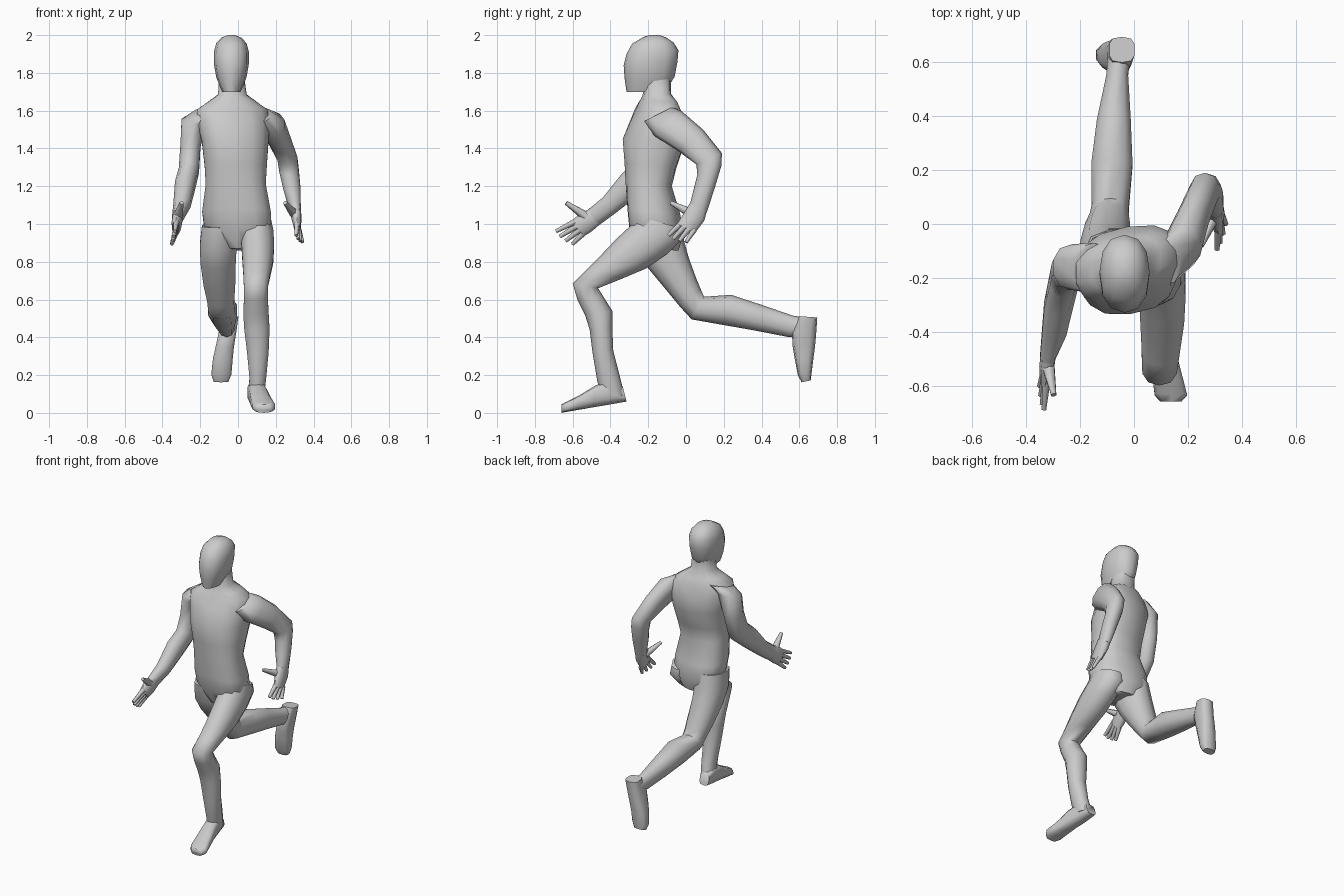
import bpy, bmesh, math
from mathutils import Vector, Matrix


def loft(bm, rings, n=10, e=0.9, twist=None):
    """Skin rings of (x centre, x radius, front y, front z, back y, back z)."""
    loops = []
    for i, (xc, rx, y1, z1, y2, z2) in enumerate(rings):
        c = Vector((xc, (y1 + y2) / 2, (z1 + z2) / 2))
        v = Vector((0, (y1 - y2) / 2, (z1 - z2) / 2))
        u = Vector((rx, rx * (twist[i] if twist else 0), 0))
        loop = []
        for k in range(n):
            a = 2 * math.pi * k / n + math.pi / 2
            ca, sa = math.cos(a), math.sin(a)
            ca = math.copysign(abs(ca) ** e, ca)
            sa = math.copysign(abs(sa) ** e, sa)
            loop.append(bm.verts.new(c + u * ca + v * sa))
        loops.append(loop)
    for a, b in zip(loops, loops[1:]):
        for k in range(n):
            j = (k + 1) % n
            bm.faces.new((a[k], a[j], b[j], b[k]))
    bm.faces.new(loops[0])
    bm.faces.new(loops[-1])


def finger(bm, p, q, r1, r2):
    p, q = Vector(p), Vector(q)
    d = q - p
    m = Matrix.Translation((p + q) / 2) @ d.to_track_quat('Z', 'Y').to_matrix().to_4x4()
    bmesh.ops.create_cone(bm, cap_ends=True, segments=6, radius1=r1, radius2=r2,
                          depth=d.length, matrix=m)


def finish(name, bm):
    bmesh.ops.recalc_face_normals(bm, faces=bm.faces)
    me = bpy.data.meshes.new(name)
    bm.to_mesh(me)
    bm.free()
    for p in me.polygons:
        p.use_smooth = True
    me.set_sharp_from_angle(angle=math.radians(62))
    ob = bpy.data.objects.new(name, me)
    bpy.context.scene.collection.objects.link(ob)
    return ob


def part(name, rings, **kw):
    bm = bmesh.new()
    loft(bm, rings, **kw)
    return finish(name, bm)


def hand(name, palm, knuckles, tips, thumb):
    bm = bmesh.new()
    loft(bm, palm, n=8, e=0.75)
    k0, k1 = map(Vector, knuckles)
    t0, t1 = map(Vector, tips)
    for i in range(4):
        t = (i + 0.5) / 4
        tip = t0.lerp(t1, i / 3)
        base = k0.lerp(k1, t)
        reach = (0.93, 1.04, 1.03, 0.95)[i]
        finger(bm, base.lerp(tip, -0.15), base.lerp(tip, reach), 0.016, 0.010)
    finger(bm, thumb[0], thumb[1], 0.026, 0.011)
    return finish(name, bm)


# Torso and neck, hips and shoulders twisted against each other
part("torso", [
    (0.0, 0.10, -0.25, 0.87, -0.04, 0.86),
    (0.0, 0.18, -0.30, 0.98, -0.015, 0.94),
    (-0.008, 0.185, -0.31, 1.08, -0.03, 1.05),
    (-0.012, 0.162, -0.32, 1.22, -0.075, 1.20),
    (-0.012, 0.168, -0.325, 1.32, -0.05, 1.30),
    (-0.015, 0.18, -0.335, 1.45, -0.01, 1.42),
    (-0.025, 0.195, -0.29, 1.55, -0.01, 1.52),
    (-0.03, 0.19, -0.262, 1.61, -0.035, 1.60),
    (-0.03, 0.13, -0.248, 1.645, -0.05, 1.65),
    (-0.03, 0.077, -0.23, 1.68, -0.08, 1.69),
    (-0.033, 0.07, -0.22, 1.75, -0.08, 1.77)],
    n=14, e=0.8, twist=[-0.1, -0.1, -0.08, 0, 0.06, 0.12, 0.16, 0.18, 0.15, 0.05, 0])

# Head
part("head", [
    (-0.035, 0.048, -0.315, 1.70, -0.11, 1.70),
    (-0.035, 0.080, -0.325, 1.77, -0.06, 1.78),
    (-0.035, 0.093, -0.33, 1.84, -0.045, 1.86),
    (-0.035, 0.093, -0.315, 1.90, -0.04, 1.92),
    (-0.035, 0.080, -0.285, 1.955, -0.065, 1.96),
    (-0.035, 0.052, -0.225, 1.99, -0.10, 1.985),
    (-0.035, 0.018, -0.195, 2.0, -0.14, 2.0)], n=12, e=0.88)

# Leading leg and planted foot
part("front_leg", [
    (0.095, 0.085, -0.26, 1.04, -0.03, 0.98),
    (0.10, 0.092, -0.30, 0.985, -0.02, 0.92),
    (0.105, 0.09, -0.37, 0.92, -0.10, 0.84),
    (0.105, 0.085, -0.45, 0.835, -0.21, 0.765),
    (0.10, 0.075, -0.53, 0.755, -0.34, 0.71),
    (0.095, 0.067, -0.60, 0.685, -0.465, 0.66),
    (0.095, 0.066, -0.575, 0.60, -0.44, 0.62),
    (0.095, 0.07, -0.535, 0.52, -0.39, 0.54),
    (0.10, 0.07, -0.51, 0.44, -0.39, 0.45),
    (0.105, 0.06, -0.495, 0.32, -0.385, 0.33),
    (0.105, 0.046, -0.47, 0.17, -0.352, 0.20),
    (0.095, 0.045, -0.45, 0.09, -0.325, 0.09)])
part("front_foot", [
    (0.085, 0.036, -0.335, 0.14, -0.315, 0.06),
    (0.095, 0.046, -0.40, 0.17, -0.40, 0.045),
    (0.11, 0.05, -0.48, 0.145, -0.49, 0.03),
    (0.125, 0.058, -0.57, 0.09, -0.575, 0.015),
    (0.137, 0.062, -0.63, 0.06, -0.64, 0.004),
    (0.137, 0.04, -0.66, 0.045, -0.66, 0.0)], e=0.65)

# Trailing leg and raised foot
part("back_leg", [
    (-0.10, 0.095, -0.28, 0.98, -0.025, 1.0),
    (-0.105, 0.102, -0.26, 0.86, -0.01, 0.91),
    (-0.105, 0.097, -0.20, 0.765, 0.015, 0.82),
    (-0.098, 0.087, -0.10, 0.645, 0.055, 0.71),
    (-0.092, 0.075, -0.03, 0.56, 0.078, 0.655),
    (-0.088, 0.072, 0.03, 0.495, 0.095, 0.615),
    (-0.082, 0.08, 0.20, 0.465, 0.24, 0.625),
    (-0.075, 0.066, 0.36, 0.437, 0.40, 0.572),
    (-0.062, 0.042, 0.54, 0.402, 0.565, 0.515),
    (-0.055, 0.044, 0.62, 0.40, 0.66, 0.50)])
part("back_foot", [
    (-0.045, 0.048, 0.60, 0.512, 0.695, 0.505),
    (-0.055, 0.048, 0.56, 0.43, 0.69, 0.43),
    (-0.07, 0.05, 0.565, 0.35, 0.683, 0.35),
    (-0.08, 0.054, 0.575, 0.29, 0.675, 0.29),
    (-0.088, 0.055, 0.592, 0.20, 0.665, 0.21),
    (-0.09, 0.04, 0.612, 0.162, 0.66, 0.172)], e=0.65)

# Arm swung back, with hand
part("back_arm", [
    (0.10, 0.08, -0.23, 1.54, -0.07, 1.62),
    (0.175, 0.074, -0.165, 1.465, -0.02, 1.595),
    (0.22, 0.06, -0.04, 1.385, 0.09, 1.50),
    (0.262, 0.055, 0.055, 1.315, 0.19, 1.375),
    (0.27, 0.054, 0.06, 1.26, 0.188, 1.31),
    (0.285, 0.048, 0.04, 1.18, 0.155, 1.20),
    (0.302, 0.032, 0.02, 1.10, 0.11, 1.06)])
hand("back_arm_hand",
     [(0.302, 0.03, 0.02, 1.11, 0.11, 1.07), (0.308, 0.028, -0.01, 1.06, 0.098, 1.02),
      (0.315, 0.019, -0.047, 1.0, 0.05, 0.955)],
     [(0.31, -0.047, 1.0), (0.325, 0.05, 0.955)],
     [(0.308, -0.098, 0.935), (0.342, -0.002, 0.90)],
     [(0.298, 0.03, 1.055), (0.25, -0.08, 1.112)])

# Arm swung forward, with hand
part("front_arm", [
    (-0.15, 0.08, -0.26, 1.57, -0.07, 1.62),
    (-0.23, 0.072, -0.245, 1.53, -0.075, 1.57),
    (-0.252, 0.056, -0.245, 1.42, -0.10, 1.40),
    (-0.26, 0.056, -0.275, 1.325, -0.145, 1.24),
    (-0.28, 0.056, -0.34, 1.265, -0.26, 1.145),
    (-0.297, 0.047, -0.44, 1.14, -0.37, 1.06),
    (-0.32, 0.03, -0.52, 1.075, -0.465, 0.99)])
hand("front_arm_hand",
     [(-0.318, 0.029, -0.51, 1.08, -0.46, 0.995), (-0.324, 0.028, -0.56, 1.055, -0.50, 0.96),
      (-0.33, 0.019, -0.61, 1.015, -0.54, 0.935)],
     [(-0.325, -0.61, 1.015), (-0.335, -0.54, 0.935)],
     [(-0.335, -0.695, 0.958), (-0.352, -0.605, 0.89)],
     [(-0.318, -0.53, 1.04), (-0.298, -0.635, 1.112)])
